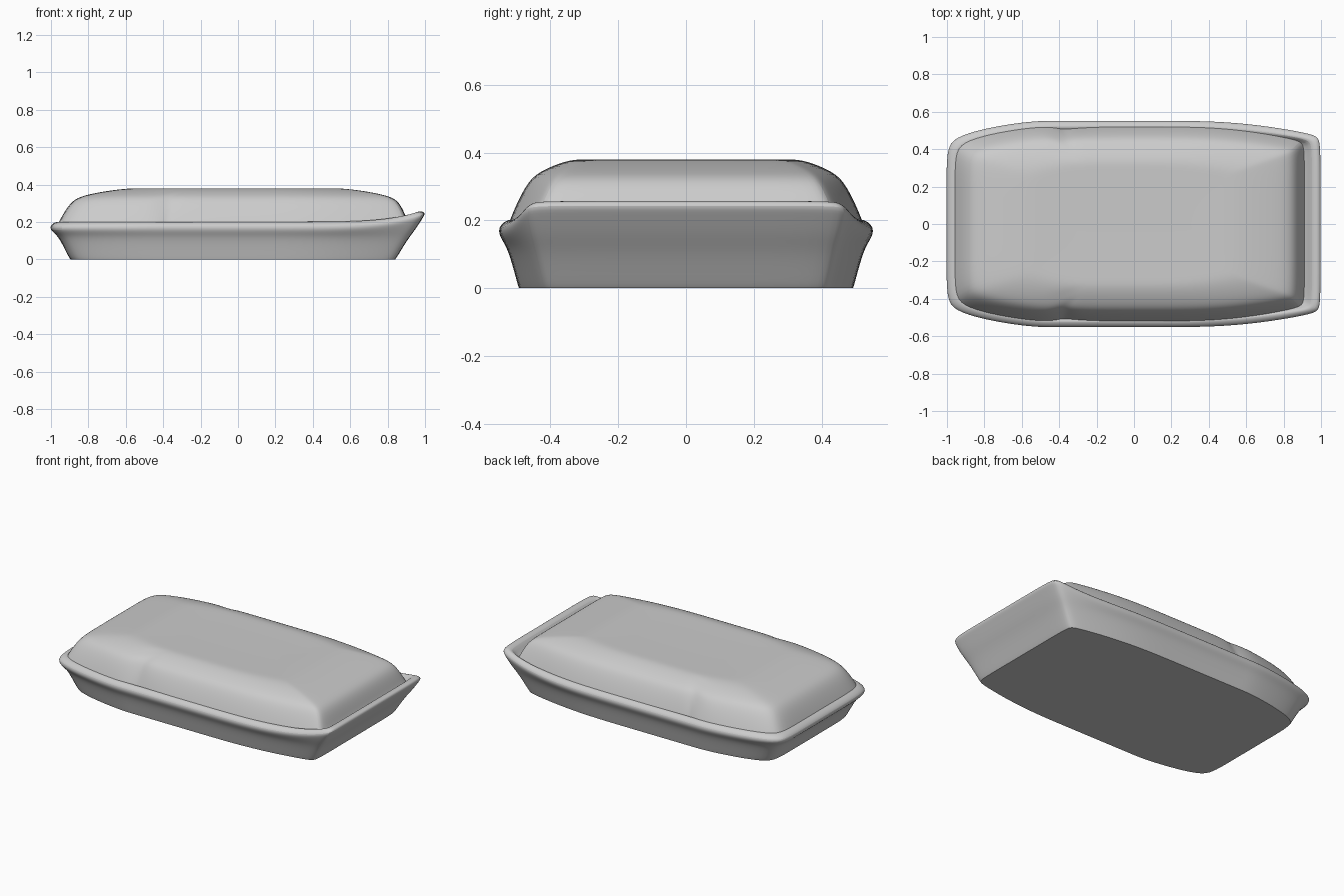
import bpy, bmesh, math

if "Cube" in bpy.data.objects:
    bpy.data.objects.remove(bpy.data.objects["Cube"])

# Half outline (u along x, v along y), mirrored for the other side
HALF = [(-1, 0), (-1, .38), (-1, .72), (-.96, .84), (-.8, .925), (-.62, .98), (-.5, 1),
        (-.42, 1), (-.38, 1), (-.34, 1), (-.2, 1), (.1, 1), (.38, 1), (.6, .975),
        (.8, .925), (.93, .88), (.985, .85), (1, .79), (1, .38), (1, 0)]
OUTLINE = HALF + [(u, -v) for u, v in HALF[-2:0:-1]]


def loft(name, rings, cap_bottom=False, cap_top=False, sharp=(), crease=0.0):
    """Each ring: left x, right x, half depth, height, extra height at right end."""
    bm = bmesh.new()
    edge_crease = bm.edges.layers.float.new("crease_edge")
    loops = []
    for x0, x1, hy, z, lift in rings:
        loop = []
        for u, v in OUTLINE:
            x = (x0 + x1) / 2 + u * (x1 - x0) / 2
            rise = lift * max(0, (u - .5) / .5) ** 3
            # shallow pinch in the film near the left end
            pinch = crease * math.exp(-((x + .37) / .04) ** 2) * (z < .37)
            loop.append(bm.verts.new((x, v * (hy - pinch), z + rise)))
        loops.append(loop)
    n = len(OUTLINE)
    for a, b in zip(loops, loops[1:]):
        for i in range(n):
            j = (i + 1) % n
            bm.faces.new((a[i], a[j], b[j], b[i]))

    # Caps are strips between matching points of the two sides
    def cap(loop):
        m = len(HALF)
        for i in range(m - 1):
            q = [loop[i], loop[i + 1], loop[-(i + 1) % n], loop[-i % n]]
            q = list(dict.fromkeys(q))
            if len(q) > 2:
                bm.faces.new(q)
    if cap_bottom:
        cap(loops[0])
    if cap_top:
        cap(loops[-1])
    for k in sharp:
        for i in range(n):
            e = bm.edges.get((loops[k][i], loops[k][(i + 1) % n]))
            e[edge_crease] = 1.0
    bmesh.ops.recalc_face_normals(bm, faces=bm.faces)
    # open shells: make sure the outer surface faces outward
    ref = max(bm.faces, key=lambda f: abs(f.calc_center_median().y))
    if ref.normal.y * ref.calc_center_median().y < 0:
        bmesh.ops.reverse_faces(bm, faces=bm.faces)
    me = bpy.data.meshes.new(name)
    bm.to_mesh(me)
    bm.free()
    ob = bpy.data.objects.new(name, me)
    bpy.context.collection.objects.link(ob)
    sub = ob.modifiers.new("smooth", 'SUBSURF')
    sub.levels = sub.render_levels = 2
    bpy.context.view_layer.objects.active = ob
    ob.select_set(True)
    bpy.ops.object.shade_smooth_by_angle(angle=math.radians(40))
    ob.select_set(False)
    return ob


# Tray with sloping walls, rolled rim and raised lip on the right
loft("tray", [
    (-.895, .84, .493, 0, 0),
    (-.905, .85, .497, .012, 0),
    (-.95, .905, .522, .105, 0),
    (-.975, .945, .538, .135, .02),
    (-1.003, .985, .552, .158, .06),
    (-1.003, 1.003, .552, .18, .065),
    (-.985, .985, .538, .195, .065),
    (-.965, .95, .522, .203, .052),
    (-.95, .925, .51, .200, .01),
    (-.92, .89, .49, .185, 0),
], cap_bottom=True, sharp=(0,))

# Puffed film cover
loft("film_cover", [
    (-.965, .915, .525, .185, .01),
    (-.955, .903, .518, .205, .01),
    (-.925, .885, .495, .26, 0),
    (-.885, .855, .465, .315, 0),
    (-.83, .80, .435, .342, 0),
    (-.70, .67, .38, .367, 0),
    (-.58, .55, .33, .381, 0),
    (-.50, .47, .28, .380, 0),
    (-.30, .30, .12, .378, 0),
], cap_top=True, crease=.018)
